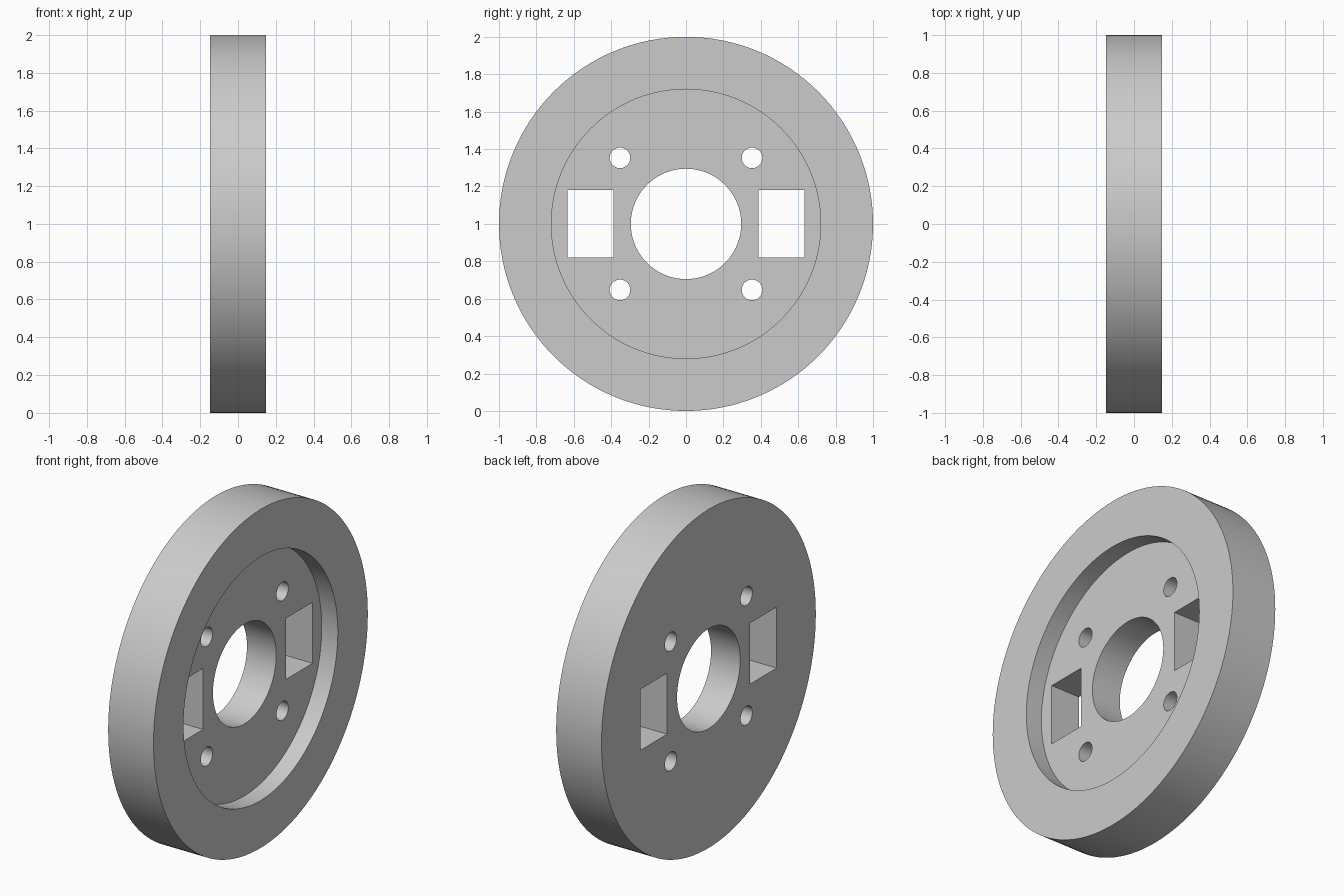
import bpy, bmesh, math
from mathutils import Matrix, Vector

if "Cube" in bpy.data.objects:
    bpy.data.objects.remove(bpy.data.objects["Cube"], do_unlink=True)

HALF = 0.148          # half thickness along x
RIM, RECESS, BORE = 1.0, 0.72, 0.295
FLOOR = 0.043         # x of the recess floor
CENTRE = Vector((0, 0, 1))

grey = bpy.data.materials.new("light grey")
grey.use_nodes = True
colour = (0.6, 0.6, 0.6, 1)
grey.diffuse_color = colour
grey.node_tree.nodes["Principled BSDF"].inputs["Base Color"].default_value = colour


def make_object(name, bm):
    bmesh.ops.recalc_face_normals(bm, faces=bm.faces)
    mesh = bpy.data.meshes.new(name)
    bm.to_mesh(mesh)
    bm.free()
    mesh.materials.append(grey)
    obj = bpy.data.objects.new(name, mesh)
    bpy.context.collection.objects.link(obj)
    return obj


# Disc: stepped ring profile (x, radius) spun about the x axis
profile = [(-HALF, BORE), (-HALF, RIM), (HALF, RIM),
           (HALF, RECESS), (FLOOR, RECESS), (FLOOR, BORE)]
bm = bmesh.new()
verts = [bm.verts.new((x, 0, 1 + r)) for x, r in profile]
edges = [bm.edges.new((a, b)) for a, b in zip(verts, verts[1:] + verts[:1])]
bmesh.ops.spin(bm, geom=verts + edges, cent=CENTRE, axis=(1, 0, 0),
               angle=math.tau, steps=128, use_merge=True)
bmesh.ops.remove_doubles(bm, verts=bm.verts, dist=1e-5)
disc = make_object("wheel_disc", bm)

# Cutters: four bolt holes and two rectangular slots
bm = bmesh.new()
for side in (-1, 1):
    for level in (-1, 1):
        place = Matrix.Translation((0, side * 0.353, 1 + level * 0.353))
        bmesh.ops.create_cone(bm, cap_ends=True, segments=48, radius1=0.055,
                              radius2=0.055, depth=1,
                              matrix=place @ Matrix.Rotation(math.pi / 2, 4, 'Y'))
    slot = Matrix.Translation((0, side * 0.511, 1))
    bmesh.ops.create_cube(bm, size=1, matrix=slot @ Matrix.Diagonal((1, 0.246, 0.36, 1)))
cutter = make_object("hole_cutter", bm)
cutter.hide_render = True

# Cut the holes, then drop the cutter
cut = disc.modifiers.new("holes", 'BOOLEAN')
cut.operation = 'DIFFERENCE'
cut.solver = 'EXACT'
cut.object = cutter
bpy.ops.object.select_all(action='DESELECT')
disc.select_set(True)
bpy.context.view_layer.objects.active = disc
bpy.ops.object.modifier_apply(modifier=cut.name)
bpy.data.objects.remove(cutter, do_unlink=True)

# Smooth round walls, crisp edges
bpy.ops.object.shade_smooth_by_angle(angle=math.radians(30))
